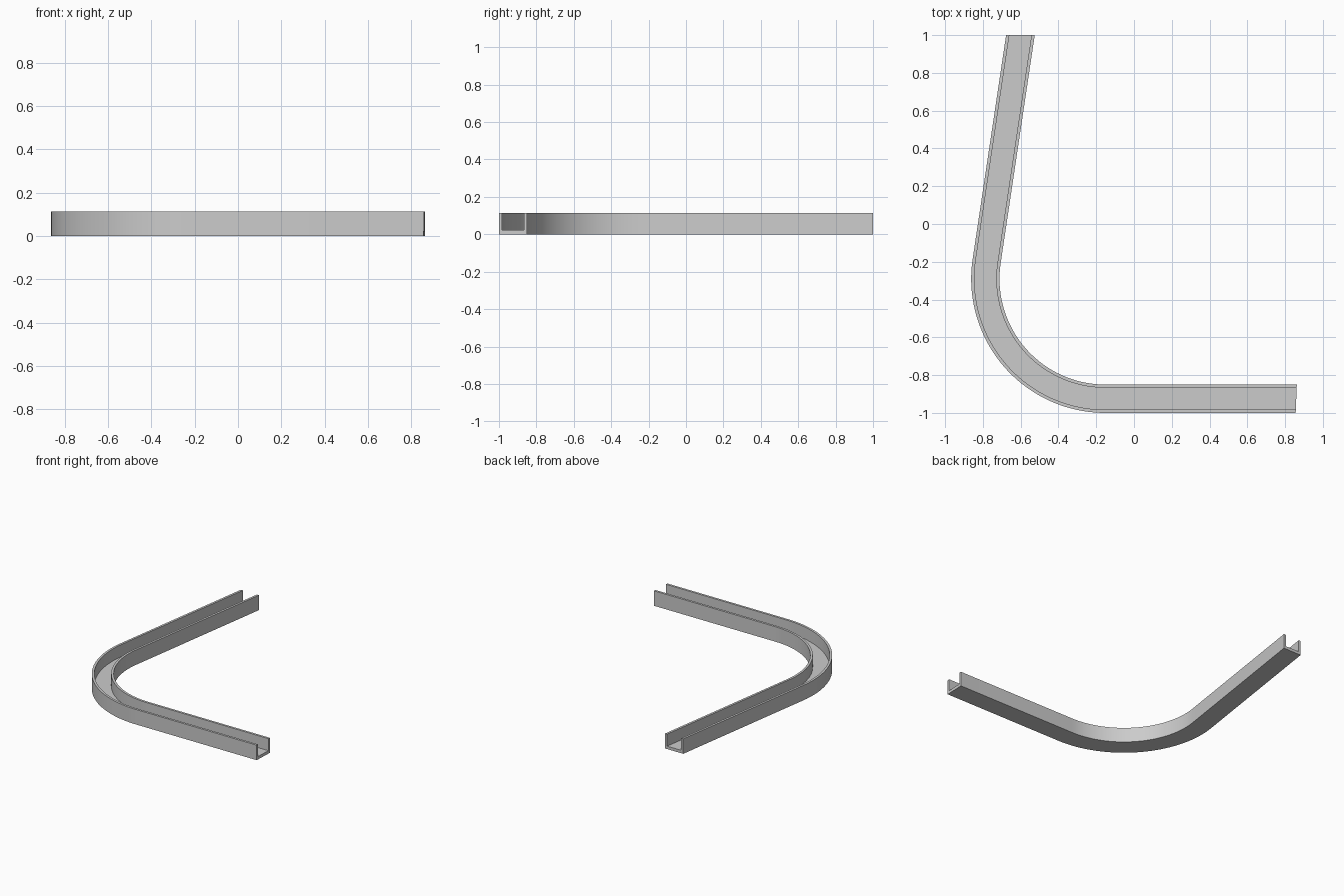
import bpy, bmesh
from math import radians, sin, cos, tan

cube = bpy.data.objects.get("Cube")
if cube:
    bpy.data.objects.remove(cube, do_unlink=True)

# Channel dimensions
CX, CY = -0.152, -0.29          # centre of the bend
OUTER, INNER = 0.71, 0.56       # bend radii of the side walls
WALL, FLOOR, HEIGHT = 0.017, 0.022, 0.113
START, END = radians(270), radians(171.5)
STEPS = 40

# U-shaped cross-section as (radius, height)
section = [(OUTER, 0), (OUTER, HEIGHT), (OUTER - WALL, HEIGHT), (OUTER - WALL, FLOOR),
           (INNER + WALL, FLOOR), (INNER + WALL, HEIGHT), (INNER, HEIGHT), (INNER, 0)]


def bend_point(r, angle):
    return CX + r * cos(angle), CY + r * sin(angle)


def front_end(r):
    # Slightly slanted cut at the end of the front run
    y = CY - r
    return 0.856 + (y + 1) * 0.04, y


def back_end(r):
    # The back run leaves the bend on its tangent and is cut square to y
    x, y = bend_point(r, END)
    return x + (1 - y) * tan(radians(180) - END), 1


# Stations along the channel: front end, bend, back end
stations = [front_end]
for i in range(STEPS + 1):
    a = START + (END - START) * i / STEPS
    stations.append(lambda r, a=a: bend_point(r, a))
stations.append(back_end)

# Sweep the section and close both ends
bm = bmesh.new()
rings = [[bm.verts.new((*place(r), z)) for r, z in section] for place in stations]
n = len(section)
for a, b in zip(rings, rings[1:]):
    for i in range(n):
        j = (i + 1) % n
        bm.faces.new((a[i], a[j], b[j], b[i]))
for ring in (rings[0], rings[-1]):
    outer_wall, floor, inner_wall = (0, 1, 2, 3), (0, 3, 4, 7), (4, 5, 6, 7)
    for part in (outer_wall, floor, inner_wall):
        bm.faces.new([ring[i] for i in part])
bmesh.ops.recalc_face_normals(bm, faces=bm.faces)

mesh = bpy.data.meshes.new("curved_channel")
bm.to_mesh(mesh)
bm.free()
channel = bpy.data.objects.new("curved_channel", mesh)
bpy.context.collection.objects.link(channel)

# Plain grey
grey = bpy.data.materials.new("light_grey")
grey.use_nodes = True
colour = (0.6, 0.6, 0.6, 1)
grey.diffuse_color = colour
grey.node_tree.nodes["Principled BSDF"].inputs["Base Color"].default_value = colour
mesh.materials.append(grey)

# Smooth bend, sharp edges
bpy.ops.object.select_all(action="DESELECT")
channel.select_set(True)
bpy.context.view_layer.objects.active = channel
bpy.ops.object.shade_smooth_by_angle(angle=radians(30))
